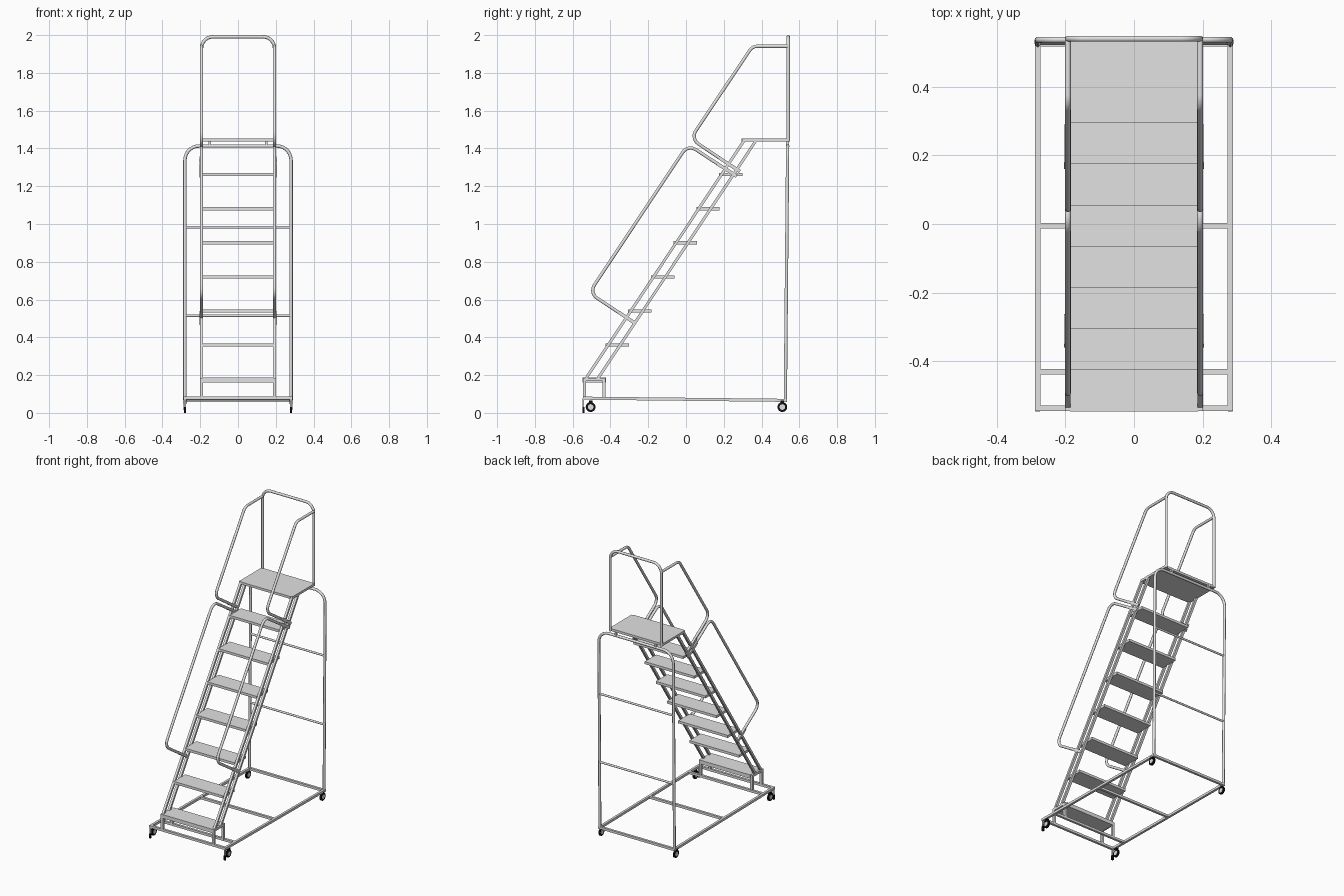
import bpy, bmesh, math
from mathutils import Vector, Matrix

cube = bpy.data.objects.get("Cube")
if cube:
    bpy.data.objects.remove(cube, do_unlink=True)


def material(name, v):
    m = bpy.data.materials.new(name)
    m.use_nodes = True
    m.diffuse_color = (v, v, v, 1)
    m.node_tree.nodes["Principled BSDF"].inputs["Base Color"].default_value = (v, v, v, 1)
    return m


steel = material("light grey steel", 0.76)
rubber = material("black rubber", 0.005)


def finish(name, bm, mat):
    mesh = bpy.data.meshes.new(name)
    bm.to_mesh(mesh)
    bm.free()
    mesh.materials.append(mat)
    ob = bpy.data.objects.new(name, mesh)
    bpy.context.collection.objects.link(ob)
    return ob


def box(name, lo, hi, mat=steel):
    lo, hi = Vector(lo), Vector(hi)
    bm = bmesh.new()
    bmesh.ops.create_cube(bm, size=1, matrix=Matrix.Translation((lo + hi) / 2)
                          @ Matrix.Diagonal((*(hi - lo), 1)))
    return finish(name, bm, mat)


def beam(name, a, b, w=0.016, h=0.016):
    """Rectangular bar from a to b; w is its width across, h its depth."""
    a, b = Vector(a), Vector(b)
    d = (b - a).normalized()
    side = Vector((1, 0, 0)) if abs(d.x) < 0.9 else Vector((0, 1, 0))
    up = d.cross(side).normalized()
    rot = Matrix((side, d, up)).transposed().to_4x4()
    bm = bmesh.new()
    bmesh.ops.create_cube(bm, size=1, matrix=Matrix.Translation((a + b) / 2) @ rot
                          @ Matrix.Diagonal((w, (b - a).length, h, 1)))
    return finish(name, bm, steel)


def smooth(ob):
    bpy.ops.object.select_all(action='DESELECT')
    ob.select_set(True)
    bpy.context.view_layer.objects.active = ob
    bpy.ops.object.shade_smooth_by_angle(angle=math.radians(40))


def tube(name, corners, r=0.009, bend=0.06):
    """Round tube through the corners, with each inner corner rounded."""
    p = [Vector(c) for c in corners]
    path = [p[0]]
    for a, c, b in zip(p, p[1:], p[2:]):
        u, v = (a - c).normalized(), (b - c).normalized()
        half = u.angle(v) / 2
        centre = c + (u + v).normalized() * bend / math.sin(half)
        start = (c + u * bend / math.tan(half) - centre).normalized()
        end = (c + v * bend / math.tan(half) - centre).normalized()
        path += [centre + start.slerp(end, i / 7).normalized() * bend for i in range(8)]
    path.append(p[-1])
    cu = bpy.data.curves.new(name, 'CURVE')
    cu.dimensions = '3D'
    cu.bevel_depth, cu.bevel_resolution, cu.use_fill_caps = r, 3, True
    sp = cu.splines.new('POLY')
    sp.points.add(len(path) - 1)
    for pt, co in zip(sp.points, path):
        pt.co = (*co, 1)
    cu.materials.append(steel)
    ob = bpy.data.objects.new(name, cu)
    bpy.context.collection.objects.link(ob)
    bpy.ops.object.select_all(action='DESELECT')
    ob.select_set(True)
    bpy.context.view_layer.objects.active = ob
    bpy.ops.object.convert(target='MESH')
    smooth(bpy.context.object)


def cylinder_x(name, centre, r, width, mat):
    bm = bmesh.new()
    bmesh.ops.create_cone(bm, cap_ends=True, segments=24, radius1=r, radius2=r, depth=width,
                          matrix=Matrix.Translation(centre) @ Matrix.Rotation(math.pi / 2, 4, 'Y'))
    smooth(finish(name, bm, mat))


BASE_X, STAIR_X = 0.281, 0.193
FRONT, REAR = -0.538, 0.526


def base_z(y):
    return 0.078 - 0.011 * (y - FRONT)


def rear_y(z):
    return REAR + 0.009 * (z - 0.067)


# Treads and platform
RISE, RUN = 0.1805, 0.1203
for i in range(7):
    y, z = -0.547 + i * RUN, 0.187 + i * RISE
    box(f"tread_{i + 1}", (-0.187, y, z - (0.026 if i == 0 else 0.017)), (0.187, y + 0.124, z))
box("platform", (-0.187, 0.295, 1.436), (0.187, 0.54, 1.452))

# Base cross bars and rear arch
for name, y in (("front", FRONT), ("step", -0.432), ("middle", -0.005), ("rear", REAR)):
    z = base_z(y)
    beam(f"base_{name}_bar", (-BASE_X, y, z), (BASE_X, y, z))
tube("rear_arch", [(-BASE_X, REAR, 0.067), (-BASE_X, rear_y(1.413), 1.413),
                   (BASE_X, rear_y(1.413), 1.413), (BASE_X, REAR, 0.067)], bend=0.075)
for i, z in enumerate((0.515, 0.982)):
    tube(f"rear_rung_{i + 1}", [(-BASE_X, rear_y(z), z), (BASE_X, rear_y(z), z)], r=0.007)

# Guard behind the platform
tube("back_guard", [(-STAIR_X, 0.541, 1.436), (-STAIR_X, 0.541, 1.991),
                    (STAIR_X, 0.541, 1.991), (STAIR_X, 0.541, 1.436)])

for side, s in (("left", 1), ("right", -1)):
    x, bx = s * STAIR_X, s * BASE_X
    # Base side bar, platform edge and platform bracket
    beam(f"{side}_base_bar", (bx, FRONT - 0.008, base_z(FRONT)), (bx, REAR + 0.008, base_z(REAR)))
    beam(f"{side}_platform_edge", (x, 0.3, 1.444), (x, 0.54, 1.444))
    box(f"{side}_platform_bracket", (s * 0.15 - 0.006, 0.53, 1.415), (s * 0.15 + 0.006, 0.546, 1.437))
    # Paired sloping stringers
    beam(f"{side}_front_stringer", (x, -0.531, 0.18), (x, 0.309, 1.444), 0.016, 0.015)
    beam(f"{side}_back_stringer", (x, -0.468, 0.18), (x, 0.372, 1.444), 0.016, 0.015)
    # Bottom step stand
    for name, y in (("front", FRONT), ("back", -0.435)):
        beam(f"{side}_step_{name}_leg", (x, y, 0.075), (x, y, 0.18))
    beam(f"{side}_step_edge", (x, -0.546, 0.178), (x, -0.427, 0.178))
    # Handrails with flattened ends on the stringers
    tube(f"{side}_upper_handrail", [(x, 0.541, 1.941), (x, 0.352, 1.941),
                                    (x, 0.024, 1.452), (x, 0.275, 1.284)], bend=0.05)
    tube(f"{side}_lower_handrail", [(x, 0.262, 1.257), (x, 0.01, 1.421),
                                    (x, -0.513, 0.635), (x, -0.27, 0.475)], bend=0.05)
    px = x + s * 0.008
    for name, a, b in (("upper", (0.175, 1.351), (0.285, 1.278)),
                       ("middle", (0.165, 1.32), (0.268, 1.253)),
                       ("lower", (-0.355, 0.531), (-0.268, 0.474))):
        beam(f"{side}_{name}_rail_plate", (px, *a), (px, *b), 0.006, 0.018)
    # Front foot
    beam(f"{side}_foot", (bx, -0.543, 0.03), (bx, -0.543, 0.08), 0.009, 0.008)
    box(f"{side}_foot_pad", (bx - 0.006, -0.548, 0), (bx + 0.006, -0.537, 0.032), rubber)
    # Casters
    for name, y in (("front", -0.505), ("rear", 0.51)):
        label = f"{side}_{name}_caster"
        cylinder_x(f"{label}_tyre", (bx, y, 0.031), 0.026, 0.01, rubber)
        cylinder_x(f"{label}_hub", (bx, y, 0.031), 0.015, 0.014, steel)
        box(f"{label}_fork", (bx - 0.008, y - 0.009, 0.048), (bx + 0.008, y + 0.009, 0.066), rubber)
